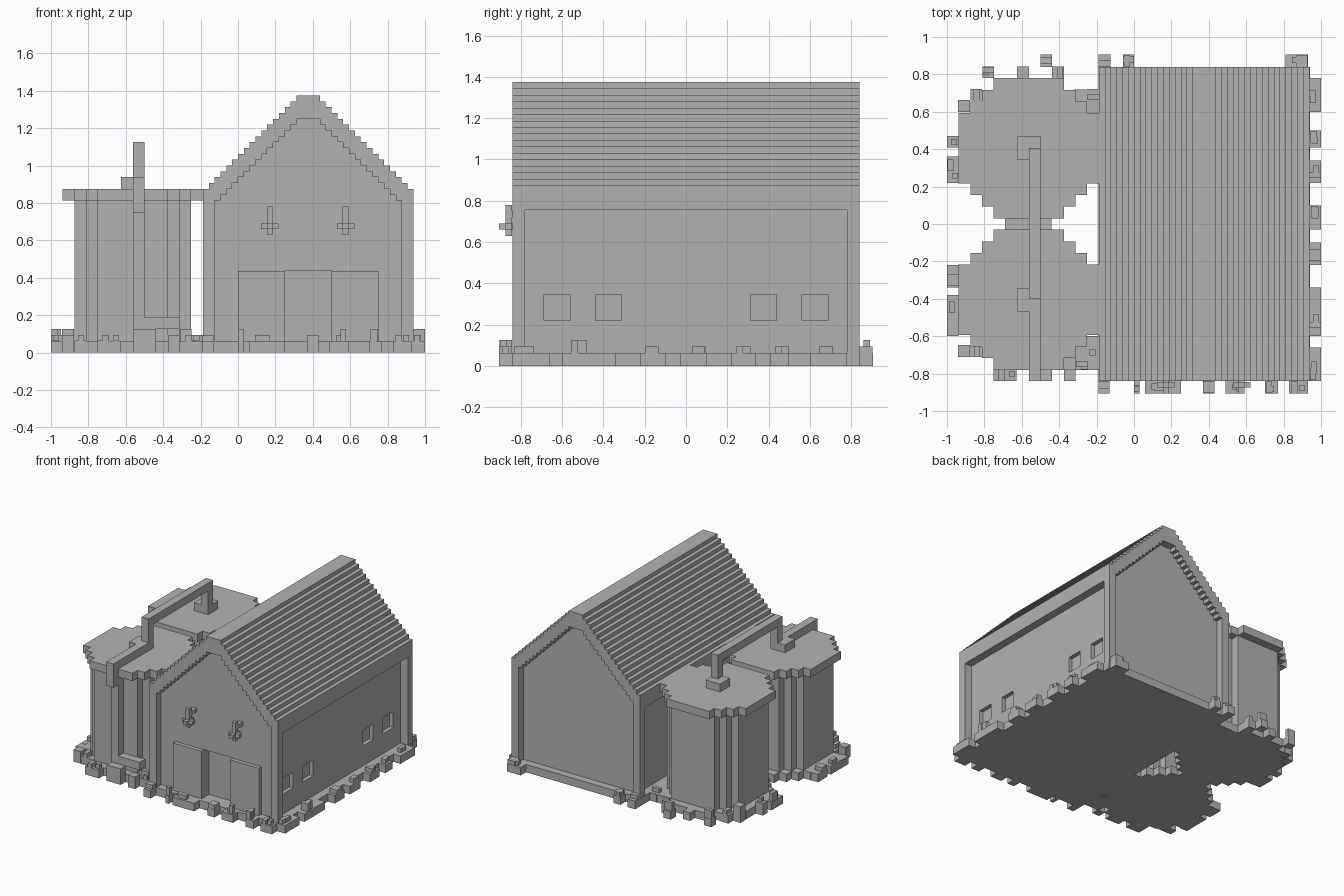
import bpy, bmesh, random
from mathutils import Vector

random.seed(4)
U = 0.0625          # large block
S = U / 2           # small block
cube = bpy.data.objects.get("Cube")
if cube:
    bpy.data.objects.remove(cube, do_unlink=True)

grey = bpy.data.materials.new("plain_grey")
grey.use_nodes = True
grey.diffuse_color = (0.45, 0.45, 0.45, 1)
grey.node_tree.nodes["Principled BSDF"].inputs["Base Color"].default_value = grey.diffuse_color


def finish(name, bm):
    bmesh.ops.recalc_face_normals(bm, faces=bm.faces)
    mesh = bpy.data.meshes.new(name)
    bm.to_mesh(mesh)
    bm.free()
    mesh.materials.append(grey)
    ob = bpy.data.objects.new(name, mesh)
    bpy.context.collection.objects.link(ob)
    return ob


def boxes(name, items):
    """One object from boxes given as (x0, x1, y0, y1, z0, z1)."""
    bm = bmesh.new()
    for x0, x1, y0, y1, z0, z1 in items:
        verts = bmesh.ops.create_cube(bm, size=1)["verts"]
        for v in verts:
            v.co = Vector((x1 if v.co.x > 0 else x0,
                           y1 if v.co.y > 0 else y0,
                           z1 if v.co.z > 0 else z0))
    return finish(name, bm)


def prism(name, pts, lo, hi, along="z"):
    """Extrude a flat outline along z or along y."""
    bm = bmesh.new()
    place = (lambda a, b: (a, b, lo)) if along == "z" else (lambda a, b: (a, lo, b))
    face = bm.faces.new([bm.verts.new(place(a, b)) for a, b in pts])
    out = bmesh.ops.extrude_face_region(bm, geom=[face])["geom"]
    step = Vector((0, 0, hi - lo)) if along == "z" else Vector((0, hi - lo, 0))
    bmesh.ops.translate(bm, vec=step, verts=[g for g in out if isinstance(g, bmesh.types.BMVert)])
    return finish(name, bm)


MID = 0.375         # ridge position in x


def gable(half, eave, steps):
    """Stepped slope points from the left eave to the right eave."""
    left = []
    for i in range(steps):
        x, z = MID - half + i * S, eave + i * S
        left += [(x, z), (x + S, z)]
    left.append((MID - U, eave + steps * S))
    return left + [(2 * MID - x, z) for x, z in reversed(left)]


# Barn body with stepped gable ends
inner = gable(0.5, 0.8125, 14)
body = prism("barn_body", [(MID - 0.5, 0)] + inner + [(MID + 0.5, 0)], -0.78, 0.78, "y")

# Recessed windows and doorway
cuts = [(0.875 - S, 1, y - U, y + U, 0.22, 0.345) for y in (-0.625, -0.375, 0.375, 0.625)]
cuts.append((0.25, 0.5, -0.9, -0.78 + U, U, 0.44))
cutter = boxes("opening_cutter", cuts)
cutter.hide_render = True
mod = body.modifiers.new("openings", "BOOLEAN")
mod.object = cutter
mod.operation = "DIFFERENCE"
mod.solver = "EXACT"
bpy.context.view_layer.objects.active = body
bpy.ops.object.modifier_apply(modifier=mod.name)
bpy.data.objects.remove(cutter, do_unlink=True)

# Stepped roof shell, with eaves down both sides
outer = gable(0.5625, 0.875, 16)
shell = ([(MID - 0.5625, 0.755)] + outer + [(MID + 0.5625, 0.755), (MID + 0.5, 0.755)]
         + inner[::-1] + [(MID - 0.5, 0.755)])
prism("roof", shell, -0.84, 0.84, "y")

# Corner posts
boxes("corner_posts", [(x, x + U, y, y + 0.06, 0, 0.755)
                       for x in (MID - 0.5625, MID + 0.5) for y in (-0.84, 0.78)])

# Sliding doors and hanging lanterns
boxes("doors", [(x, x + 0.25, -0.78 - S, -0.78, U, 0.4375) for x in (0, 0.5)])
lantern = []
for x in (0.17, 0.575):
    h = S / 2
    lantern += [(x - h, x + h, -0.875, -0.844, 0.63, 0.78),
                (x - 3 * h, x + 3 * h, -0.875, -0.844, 0.66, 0.69),
                (x - h, x + h, -0.906, -0.812, 0.66, 0.69),
                (x - h, x + h, -0.844, -0.78, 0.72, 0.75)]
boxes("lanterns", lantern)


def disc(halves, cx, cy):
    """Blocky circle outline from the half widths of its lower rows."""
    rows = halves + halves[::-1]
    y0 = cy - len(halves) * U
    right = []
    for i, h in enumerate(rows):
        right += [(h * U, y0 + i * U), (h * U, y0 + (i + 1) * U)]
    pts = [(cx + a, b) for a, b in right] + [(cx - a, b) for a, b in reversed(right)]
    clean = []
    for p in pts:   # drop repeated and straight points
        while len(clean) > 1 and abs(clean[-1][0] - p[0]) < 1e-6 and abs(clean[-2][0] - p[0]) < 1e-6:
            clean.pop()
        clean.append(p)
    return clean


# Two silos with wider caps
SX = -0.5625
CAP, TANK = [3, 4, 5, 6, 6, 6], [3, 4, 5, 5, 5]
for name, y in (("front", -0.405), ("back", 0.405)):
    prism(name + "_silo_tank", disc(TANK, SX, y), 0, 0.8125)
    prism(name + "_silo_cap", disc(CAP, SX, y), 0.8125, 0.875)
    prism(name + "_silo_ground", disc(CAP, SX, y), 0, U)
    boxes(name + "_silo_fitting", [(SX - U, SX + U, y - U, y + U, 0.875, 0.9375)])

# Pipe over the silos and down the front
P0, P1 = SX, SX + U
boxes("pipe", [(P0, P1, -0.40, 0.405, 1.0625, 1.125),
               (P0, P1, -0.40, -0.40 + U, 0.9375, 1.0625),
               (P0, P1, 0.405 - U, 0.405, 0.9375, 1.0625),
               (P0, P1, -0.84, -0.46, 0.875, 0.9375),
               (P0, P1, -0.84, -0.78, 0.75, 0.875),
               (P0, P1, -0.78, -0.71, 0.125, 0.8125),
               (P1, -0.3125, -0.78, -0.71, 0.125, 0.1875)])

# Ground slab under the barn, and patches beside the silos
boxes("ground", [(-0.19, 0.94, -0.84, 0.84, 0, U),
                 (-0.32, -0.19, 0.58, 0.72, 0, U),
                 (-0.32, -0.19, -0.78, -0.6, 0, U),
                 (-0.69, -0.44, -0.03, 0.03, 0, U)])

# Loose rubble blocks along the edges
rubble = []


def scatter(x0, x1, y0, y1):
    """A low strip of rubble with small blocks piled on top."""
    rubble.append((x0, x1, y0, y1, 0, U))
    for _ in range(2):
        sx, sy = random.choice((S, U)), random.choice((S, U))
        x = random.uniform(x0, max(x0, x1 - sx))
        y = random.uniform(y0, max(y0, y1 - sy))
        rubble.append((x, min(x + sx, x1), y, min(y + sy, y1), U, U + random.choice((0, 1, 1, 2)) * S + 0.001))


for a, b in ((0.6, 0.78), (0.41, 0.5), (0.22, 0.34), (-0.03, 0.1), (-0.22, -0.1), (-0.6, -0.34), (-0.84, -0.66)):
    scatter(0.9375, 1, a, b)
for a, b in ((-0.19, -0.13), (0, 0.03), (0.06, 0.25), (0.37, 0.43), (0.49, 0.59), (0.7, 0.77), (0.83, 0.93)):
    scatter(a, b, -0.906, -0.84)
for a, b in ((-0.19, -0.125), (-0.06, 0), (0.81, 0.93)):
    scatter(a, b, 0.84, 0.906)
for a, b in ((0.41, 0.47), (0.22, 0.36), (-0.34, -0.22), (-0.6, -0.38)):
    scatter(-1, -0.9375, a, b)
for x, y in ((-0.81, 0.78), (-0.625, 0.78), (-0.4375, 0.78), (-0.94, 0.6), (-0.875, 0.66),
             (-0.94, -0.71), (-0.875, -0.71), (-0.75, -0.84), (-0.69, -0.84), (-0.56, -0.84),
             (-0.5, -0.84), (-0.375, -0.84), (-0.31, -0.78), (-0.25, -0.72), (-0.25, 0.66)):
    scatter(x, x + U, y, y + U)
scatter(-0.5, -0.4375, 0.84, 0.906)
boxes("rubble", rubble)
